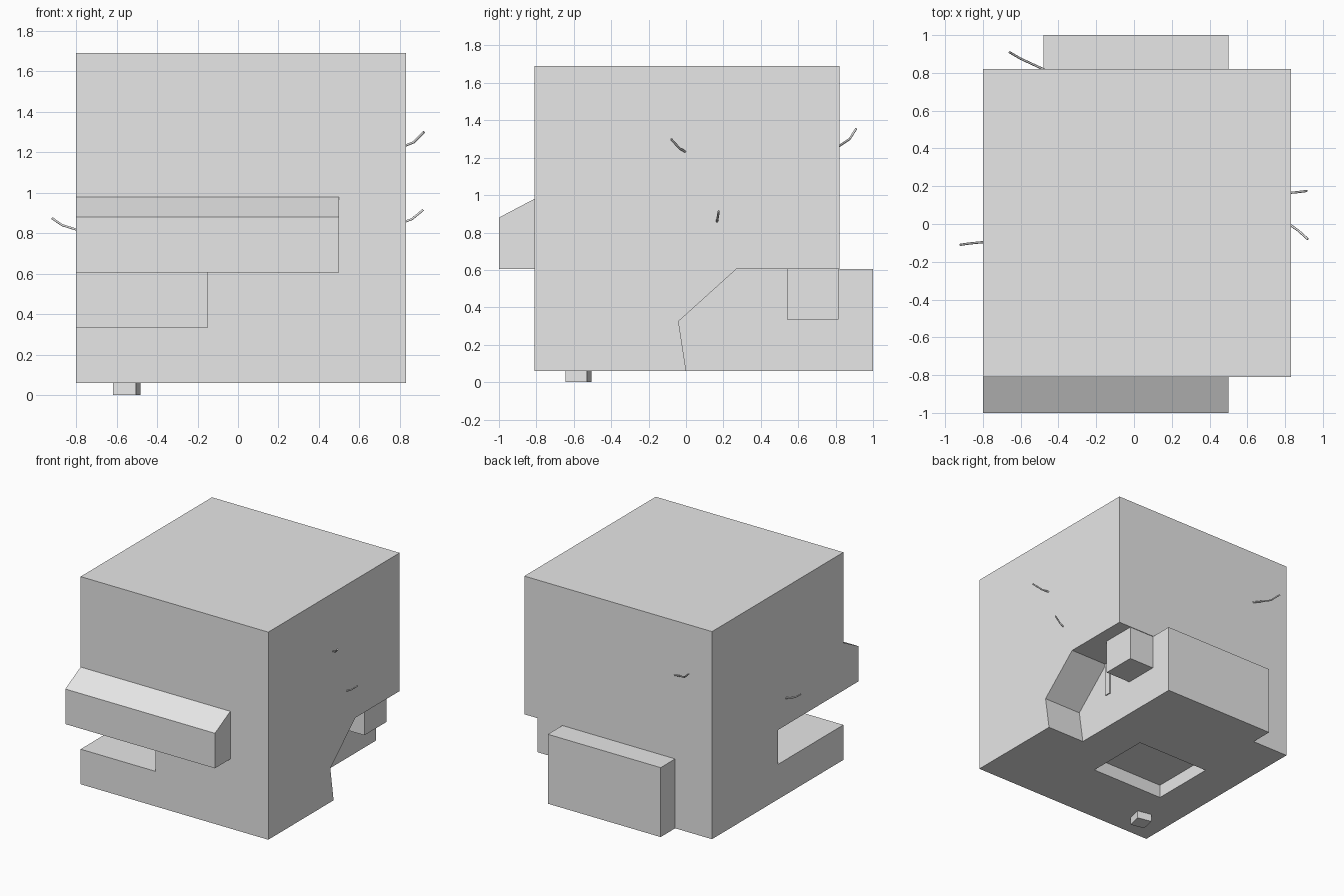
import bpy
import bmesh
from math import radians
from mathutils import Vector

cube = bpy.data.objects.get("Cube")
if cube:
    bpy.data.objects.remove(cube, do_unlink=True)

grey = bpy.data.materials.new("plain_grey")
grey.use_nodes = True
grey.diffuse_color = (0.8, 0.8, 0.8, 1)
grey.node_tree.nodes["Principled BSDF"].inputs["Base Color"].default_value = (0.8, 0.8, 0.8, 1)


def prism(name, profile, x0, x1):
    """Extrude a (y, z) profile along x."""
    bm = bmesh.new()
    face = bm.faces.new([bm.verts.new((x0, y, z)) for y, z in profile])
    result = bmesh.ops.extrude_face_region(bm, geom=[face])
    verts = [v for v in result["geom"] if isinstance(v, bmesh.types.BMVert)]
    bmesh.ops.translate(bm, verts=verts, vec=(x1 - x0, 0, 0))
    bmesh.ops.recalc_face_normals(bm, faces=bm.faces)
    mesh = bpy.data.meshes.new(name)
    bm.to_mesh(mesh)
    bm.free()
    obj = bpy.data.objects.new(name, mesh)
    mesh.materials.append(grey)
    bpy.context.collection.objects.link(obj)
    return obj


def box(name, x0, x1, y0, y1, z0, z1):
    return prism(name, [(y0, z0), (y1, z0), (y1, z1), (y0, z1)], x0, x1)


def carve(target, cutter):
    mod = target.modifiers.new("cut", "BOOLEAN")
    mod.operation = "DIFFERENCE"
    mod.solver = "EXACT"
    mod.object = cutter
    bpy.context.view_layer.objects.active = target
    bpy.ops.object.modifier_apply(modifier=mod.name)
    bpy.data.objects.remove(cutter, do_unlink=True)


def wire(name, points):
    """Thin bent strand running through a few points."""
    curve = bpy.data.curves.new(name, "CURVE")
    curve.dimensions = "3D"
    curve.bevel_depth = 0.006
    curve.bevel_resolution = 1
    curve.use_fill_caps = True
    spline = curve.splines.new("POLY")
    spline.points.add(len(points) - 1)
    for point, co in zip(spline.points, points):
        point.co = (*co, 1)
    curve.materials.append(grey)
    bpy.context.collection.objects.link(bpy.data.objects.new(name, curve))


# Main block with a ramped corner cut, a side slot and a shallow belly recess
body = box("body", -0.8, 0.83, -0.81, 0.82, 0.06, 1.69)
corner = [(0.01, 0), (-0.04, 0.325), (0.27, 0.605), (0.9, 0.605), (0.9, 0)]
carve(body, prism("corner_cutter", corner, 0.5, 1))
carve(body, box("slot_cutter", -1, -0.15, -1, 0, 0.335, 0.605))
carve(body, box("belly_cutter", -0.48, 0.16, -0.27, 0.26, 0, 0.165))

# Front ledge with a sloping top
ledge = [(-0.8, 0.605), (-1, 0.605), (-1, 0.88), (-0.81, 0.98), (-0.8, 0.98)]
prism("front_ledge", ledge, -0.8, 0.5)

# Back block, the box hanging in the cut corner, and a thin strip beside it
box("back_block", -0.48, 0.5, 0.81, 1, 0.06, 0.605)
box("corner_box", 0.49, 0.72, 0.54, 0.815, 0.335, 0.61)
box("corner_strip", 0.49, 0.508, 0.27, 0.32, 0.335, 0.606)

# Small turned foot
foot = box("foot", -0.058, 0.058, -0.058, 0.058, 0, 0.07)
foot.location = Vector((-0.55, -0.575, 0))
foot.rotation_euler.z = radians(-12)

# Loose wires on three sides
wire("left_upper_wire", [(0.82, 0, 1.23), (0.87, -0.035, 1.25), (0.92, -0.08, 1.3)])
wire("left_lower_wire", [(0.82, 0.165, 0.855), (0.86, 0.168, 0.87), (0.915, 0.175, 0.915)])
wire("right_wire", [(-0.79, -0.095, 0.815), (-0.87, -0.103, 0.84), (-0.92, -0.11, 0.875)])
wire("back_wire", [(-0.47, 0.815, 1.26), (-0.6, 0.875, 1.3), (-0.66, 0.91, 1.355)])
